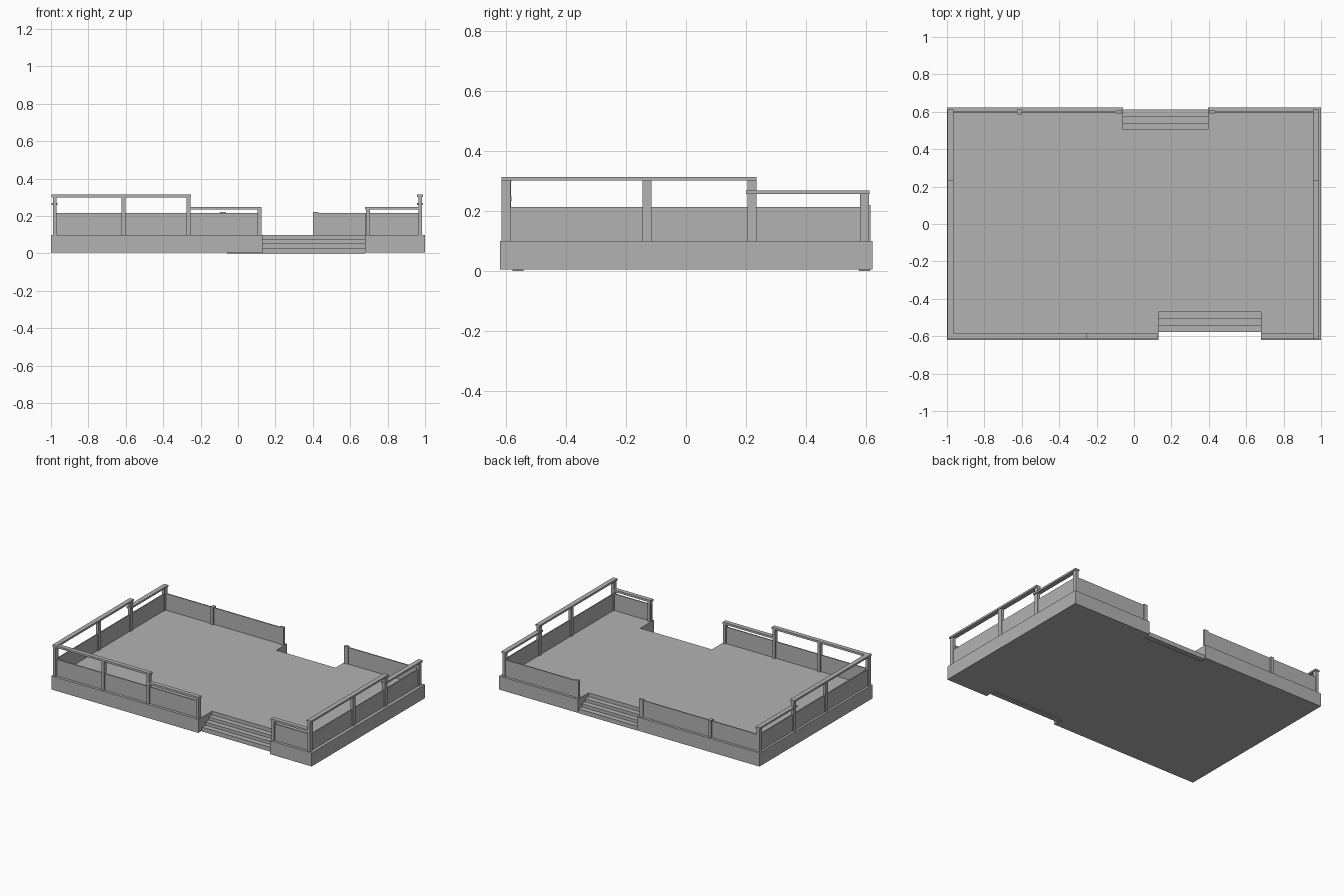
import bpy
import bmesh
from mathutils import Vector

cube = bpy.data.objects.get("Cube")
if cube:
    bpy.data.objects.remove(cube, do_unlink=True)

grey = bpy.data.materials.new("plain grey")
grey.use_nodes = True
grey.diffuse_color = (0.45, 0.45, 0.45, 1)
grey.node_tree.nodes["Principled BSDF"].inputs["Base Color"].default_value = grey.diffuse_color


def prism(name, points, direction):
    """Extrude a closed flat outline along a direction."""
    bm = bmesh.new()
    face = bm.faces.new([bm.verts.new(p) for p in points])
    extruded = bmesh.ops.extrude_face_region(bm, geom=[face])
    verts = [v for v in extruded["geom"] if isinstance(v, bmesh.types.BMVert)]
    bmesh.ops.translate(bm, verts=verts, vec=Vector(direction))
    bmesh.ops.recalc_face_normals(bm, faces=bm.faces)
    mesh = bpy.data.meshes.new(name)
    bm.to_mesh(mesh)
    bm.free()
    mesh.materials.append(grey)
    obj = bpy.data.objects.new(name, mesh)
    bpy.context.collection.objects.link(obj)
    return obj


def box(name, x, y, z):
    """Box from (min, max) pairs."""
    base = [(x[0], y[0], z[0]), (x[1], y[0], z[0]), (x[1], y[1], z[0]), (x[0], y[1], z[0])]
    return prism(name, base, (0, 0, z[1] - z[0]))


def around(centre, width):
    return (centre - width / 2, centre + width / 2)


DECK = 0.1
PANEL_TOP = 0.215
FRONT_Y, BACK_Y = -0.597, 0.6
front_gap, back_gap = (0.13, 0.68), (-0.06, 0.395)

# Deck with a notch for each flight of steps
outline = [(-1, -0.62), (front_gap[0], -0.62), (front_gap[0], -0.47),
           (front_gap[1], -0.47), (front_gap[1], -0.62), (1, -0.62),
           (1, 0.622), (back_gap[1], 0.622), (back_gap[1], 0.505),
           (back_gap[0], 0.505), (back_gap[0], 0.622), (-1, 0.622)]
prism("deck", [(x, y, 0.006) for x, y in outline], (0, 0, DECK - 0.006))


# Steps: three treads, with the lowest one reaching the ground
def steps(name, gap, inner, outward):
    tread = 0.036
    profile = [(0, 0.006), (0, 0.074)]
    for i, low in enumerate((0.052, 0.03, 0)):
        high = profile[-1][1]
        profile += [((i + 1) * tread, high), ((i + 1) * tread, low)]
    profile += [(2 * tread, 0), (2 * tread, 0.006)]
    points = [(gap[0], inner + outward * d, z) for d, z in profile]
    prism(name, points, (gap[1] - gap[0], 0, 0))


steps("front_steps", front_gap, -0.47, -1)
steps("back_steps", back_gap, 0.505, 1)

# Front railing: a high run, then a low run on each side of the steps
for i, (x, top) in enumerate([(-0.98, 0.3), (-0.612, 0.3), (-0.265, 0.3), (0.115, 0.235), (0.695, 0.235)]):
    box(f"front_post_{i}", around(x, 0.02), around(FRONT_Y, 0.028), (DECK, top))
for name, x, z in [("high", (-0.995, -0.25), (0.3, 0.314)),
                   ("left", (-0.255, 0.126), (0.235, 0.249)),
                   ("right", (0.68, 0.965), (0.235, 0.249))]:
    box(f"front_rail_{name}", x, around(FRONT_Y, 0.03), z)
box("front_panel_long", (-0.98, 0.115), around(FRONT_Y, 0.008), (DECK, PANEL_TOP))
box("front_panel_short", (0.682, 0.97), around(FRONT_Y, 0.008), (DECK, PANEL_TOP))

# Side railings: a high rail that steps down towards the back
for side, x in (("right", -0.98), ("left", 0.974)):
    for i, (y, top) in enumerate([(-0.6, 0.302), (-0.13, 0.302), (0.22, 0.302), (0.595, 0.258)]):
        box(f"{side}_post_{i}", around(x, 0.02), around(y, 0.03), (DECK, top))
    box(f"{side}_rail_high", around(x, 0.032), (-0.615, 0.235), (0.302, 0.315))
    box(f"{side}_rail_low", around(x, 0.032), (0.2, 0.612), (0.258, 0.27))
    box(f"{side}_panel", around(x, 0.008), (-0.595, 0.595), (DECK, PANEL_TOP))

# Back panels with short posts and no handrail
for i, x in enumerate((-0.612, -0.08, 0.415)):
    box(f"back_post_{i}", around(x, 0.022 if i == 0 else 0.03), around(BACK_Y, 0.03 if i == 0 else 0.018), (DECK, 0.221))
box("back_panel_long", (-0.98, -0.08), around(BACK_Y, 0.008), (DECK, PANEL_TOP))
box("back_panel_short", (0.415, 0.974), around(BACK_Y, 0.008), (DECK, PANEL_TOP))
